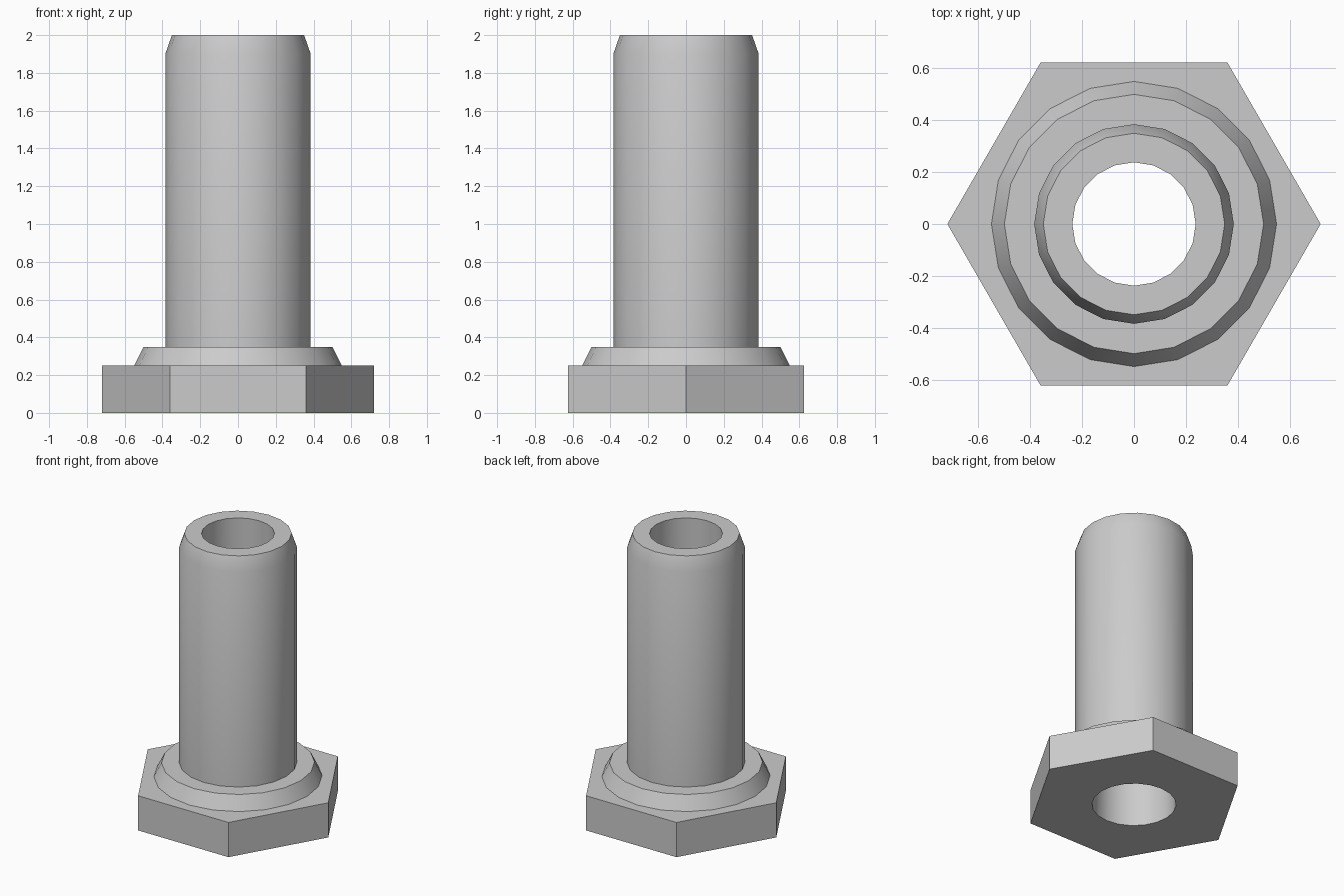
import bpy, bmesh, math

cube = bpy.data.objects.get("Cube")
if cube:
    bpy.data.objects.remove(cube)

SIDES = 20
HEAD_R, HEAD_TOP = 0.72, 0.25
BORE_BOTTOM, BORE_TOP = 0.275, 0.238
COLLAR_R = 0.55

steel = bpy.data.materials.new("grey_steel")
steel.use_nodes = True
GREY = (0.6, 0.6, 0.6, 1)
steel.diffuse_color = GREY
steel.node_tree.nodes["Principled BSDF"].inputs["Base Color"].default_value = GREY


def ring(bm, radius, z, sides):
    """Circle of vertices, counter-clockwise from +x."""
    angles = [math.tau * i / sides for i in range(sides)]
    return [bm.verts.new((radius * math.cos(a), radius * math.sin(a), z)) for a in angles]


def skin(bm, lower, upper):
    """Quads between two rings, facing outward when going up."""
    n = len(lower)
    for i in range(n):
        j = (i + 1) % n
        bm.faces.new((lower[i], lower[j], upper[j], upper[i]))


def loop_edges(bm, verts):
    edges = []
    for a, b in zip(verts, verts[1:] + verts[:1]):
        edges.append(bm.edges.get((a, b)) or bm.edges.new((a, b)))
    return edges


def cap(bm, outer, inner, direction):
    """Flat face with a round hole, facing up or down."""
    edges = loop_edges(bm, outer) + loop_edges(bm, inner)
    made = bmesh.ops.triangle_fill(bm, edges=edges, use_beauty=True,
                                   use_dissolve=False, normal=(0, 0, direction))
    for face in made["geom"]:
        if isinstance(face, bmesh.types.BMFace):
            face.normal_update()
            if face.normal.z * direction < 0:
                face.normal_flip()


def finish(bm, name):
    mesh = bpy.data.meshes.new(name)
    bm.to_mesh(mesh)
    bm.free()
    mesh.materials.append(steel)
    obj = bpy.data.objects.new(name, mesh)
    bpy.context.collection.objects.link(obj)
    bpy.ops.object.select_all(action="DESELECT")
    obj.select_set(True)
    bpy.context.view_layer.objects.active = obj
    bpy.ops.object.shade_smooth_by_angle(angle=math.radians(30))


# Hexagonal head: side walls, pierced underside and pierced top
bm = bmesh.new()
bottom, top = ring(bm, HEAD_R, 0, 6), ring(bm, HEAD_R, HEAD_TOP, 6)
skin(bm, bottom, top)
cap(bm, bottom, ring(bm, BORE_BOTTOM, 0, SIDES), -1)
cap(bm, top, ring(bm, COLLAR_R, HEAD_TOP, SIDES), 1)
finish(bm, "hex_head")

# Sloped collar, chamfered shank and tapered through-bore as one turned profile
profile = [(COLLAR_R, HEAD_TOP), (0.5, 0.35), (0.385, 0.35), (0.385, 1.9),
           (0.35, 2), (BORE_TOP, 2), (BORE_BOTTOM, 0)]
bm = bmesh.new()
rings = [ring(bm, r, z, SIDES) for r, z in profile]
for lower, upper in zip(rings, rings[1:]):
    skin(bm, lower, upper)
finish(bm, "hollow_shank")
